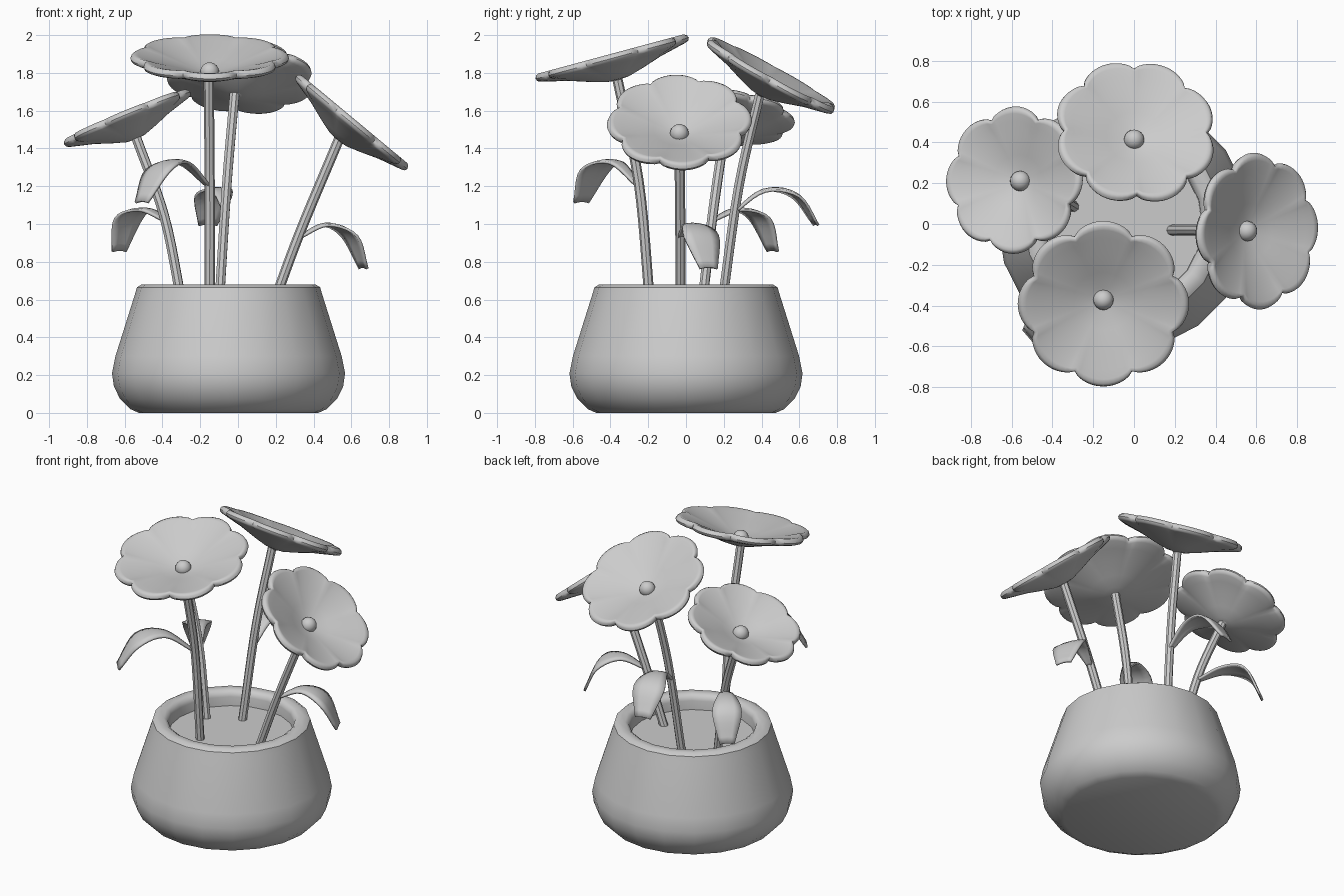
import bpy, bmesh, math
from mathutils import Vector

if "Cube" in bpy.data.objects:
    bpy.data.objects.remove(bpy.data.objects["Cube"])

def finish(name, bm, angle=40):
    bmesh.ops.recalc_face_normals(bm, faces=bm.faces[:])
    me = bpy.data.meshes.new(name)
    bm.to_mesh(me)
    bm.free()
    ob = bpy.data.objects.new(name, me)
    bpy.context.collection.objects.link(ob)
    smooth(ob, angle)
    return ob

def smooth(ob, angle):
    bpy.ops.object.select_all(action='DESELECT')
    bpy.context.view_layer.objects.active = ob
    ob.select_set(True)
    bpy.ops.object.shade_smooth_by_angle(angle=math.radians(angle))

def rings(name, profile, segs, outline=lambda a: 1.0, angle=40):
    """Closed radial solid: profile of (radius, z) between two poles."""
    bm = bmesh.new()
    first = bm.verts.new((0, 0, profile[0][1]))
    last = bm.verts.new((0, 0, profile[-1][1]))
    loops = []
    for r, z in profile[1:-1]:
        loop = []
        for i in range(segs):
            a = 2 * math.pi * i / segs
            # the lobes fade out towards the middle
            s = r * (1 + (outline(a) - 1) * min(1, r) ** 3)
            loop.append(bm.verts.new((s * math.cos(a), s * math.sin(a), z)))
        loops.append(loop)
    for i in range(segs):
        j = (i + 1) % segs
        bm.faces.new((first, loops[0][i], loops[0][j]))
        bm.faces.new((last, loops[-1][j], loops[-1][i]))
        for p, q in zip(loops, loops[1:]):
            bm.faces.new((p[i], q[i], q[j], p[j]))
    return finish(name, bm, angle)

def path(points, n):
    """Smooth samples through a few points (Catmull-Rom)."""
    p = [Vector(v) for v in points]
    p = [2 * p[0] - p[1]] + p + [2 * p[-1] - p[-2]]
    out = []
    for k in range(len(p) - 3):
        a, b, c, d = p[k:k + 4]
        for i in range(n):
            t = i / n
            out.append(0.5 * (2 * b + (c - a) * t + (2 * a - 5 * b + 4 * c - d) * t * t
                              + (3 * b - a - 3 * c + d) * t ** 3))
    return out + [p[-2]]

def stem(name, points, radius=0.027):
    cu = bpy.data.curves.new(name, 'CURVE')
    cu.dimensions = '3D'
    cu.bevel_depth = radius
    cu.bevel_resolution = 2
    cu.use_fill_caps = True
    pts = path(points, 6)
    sp = cu.splines.new('POLY')
    sp.points.add(len(pts) - 1)
    for q, v in zip(sp.points, pts):
        q.co = (*v, 1)
    ob = bpy.data.objects.new(name, cu)
    bpy.context.collection.objects.link(ob)
    bpy.ops.object.select_all(action='DESELECT')
    bpy.context.view_layer.objects.active = ob
    ob.select_set(True)
    bpy.ops.object.convert(target='MESH')
    smooth(bpy.context.object, 40)

def leaf(name, points, width=0.1):
    pts = path(points, 5)
    d = pts[-1] - pts[0]
    side = Vector((-d.y, d.x, 0)).normalized()
    widths = path([(0.014, 0, 0), (0.05, 0, 0), (width, 0, 0), (width * 0.5, 0, 0)], 5)
    bm = bmesh.new()
    rows = []
    for v, w in zip(pts, widths):
        rows.append([bm.verts.new(v + side * w.x * u - Vector((0, 0, 0.15 * w.x * u * u)))
                     for u in (-1, -0.5, 0, 0.5, 1)])
    for a, b in zip(rows, rows[1:]):
        for i in range(4):
            bm.faces.new((a[i], a[i + 1], b[i + 1], b[i]))
    ob = finish(name, bm)
    m = ob.modifiers.new("thickness", 'SOLIDIFY')
    m.thickness = 0.014
    m.offset = 0

def flower(name, centre, normal, radius, turn):
    # shallow lobed dish with a rounded rim, radius normalised to 1
    dish = [(0, 0), (0.15, 0.008), (0.35, 0.034), (0.6, 0.066), (0.8, 0.088), (0.9, 0.1),
            (0.95, 0.104), (0.985, 0.095), (1.0, 0.08), (0.985, 0.066), (0.94, 0.058),
            (0.8, 0.044), (0.6, 0.024), (0.35, -0.01), (0.15, -0.034), (0, -0.04)]
    petals = rings(name + "_petals", dish, 96,
                   lambda a: 0.88 + 0.12 * abs(math.cos(4 * a)) ** 0.7, 60)
    bm = bmesh.new()
    bmesh.ops.create_uvsphere(bm, u_segments=16, v_segments=10, radius=0.05)
    button = finish(name + "_button", bm)
    n = Vector(normal).normalized()
    q = Vector((0, 0, 1)).rotation_difference(n)
    for ob in (petals, button):
        ob.rotation_mode = 'QUATERNION'
        ob.rotation_quaternion = q
        ob.location = centre
    for v in petals.data.vertices:
        x, y = v.co.x * radius, v.co.y * radius
        c, s = math.cos(turn), math.sin(turn)
        v.co.x, v.co.y = c * x - s * y, s * x + c * y
    button.location = Vector(centre) + n * 0.006

# pot with thick rounded rim, and soil
pot = rings("pot", [(0, 0), (0.475, 0), (0.52, 0.02), (0.575, 0.075), (0.607, 0.14), (0.617, 0.21),
                    (0.599, 0.3), (0.495, 0.63), (0.485, 0.665), (0.46, 0.68), (0.415, 0.68),
                    (0.393, 0.665), (0.385, 0.64), (0.385, 0.53), (0, 0.53)], 20)
pot.location.x = -0.05
soil = rings("soil", [(0, 0.54), (0.384, 0.54), (0.384, 0.58), (0, 0.58)], 20)
soil.location.x = -0.05

# front plant
flower("front_flower", (-0.15, -0.37, 1.80), (0, -0.26, 0.966), 0.42, 0)
stem("front_stem", [(-0.15, -0.19, 0.57), (-0.15, -0.25, 1.22), (-0.155, -0.365, 1.775)])
leaf("front_leaf", [(-0.155, -0.25, 1.2), (-0.29, -0.37, 1.33), (-0.42, -0.48, 1.30), (-0.51, -0.555, 1.12)])

# back plant
flower("back_flower", (0, 0.41, 1.715), (0.08, 0.48, 0.87), 0.4, math.pi / 8)
stem("back_stem", [(-0.1, 0.19, 0.57), (-0.06, 0.28, 1.2), (-0.018, 0.392, 1.69)])
leaf("back_leaf", [(-0.065, 0.25, 1.06), (-0.09, 0.41, 1.18), (-0.13, 0.58, 1.16), (-0.16, 0.69, 1.0)])

# right plant
flower("right_flower", (0.55, -0.035, 1.475), (0.64, 0, 0.77), 0.385, 0.08)
stem("right_stem", [(0.185, -0.03, 0.57), (0.33, -0.03, 0.96), (0.535, -0.035, 1.45)])
leaf("right_leaf", [(0.325, -0.03, 0.93), (0.46, 0.03, 1.0), (0.59, 0.08, 0.95), (0.665, 0.12, 0.77)])

# left plant
flower("left_flower", (-0.555, 0.21, 1.485), (-0.38, 0.06, 0.92), 0.362, 0)
stem("left_stem", [(-0.295, 0.085, 0.57), (-0.39, 0.14, 1.04), (-0.54, 0.2, 1.46)])
leaf("left_leaf", [(-0.385, 0.14, 1.02), (-0.49, 0.27, 1.08), (-0.58, 0.39, 1.04), (-0.63, 0.46, 0.86)], 0.09)
